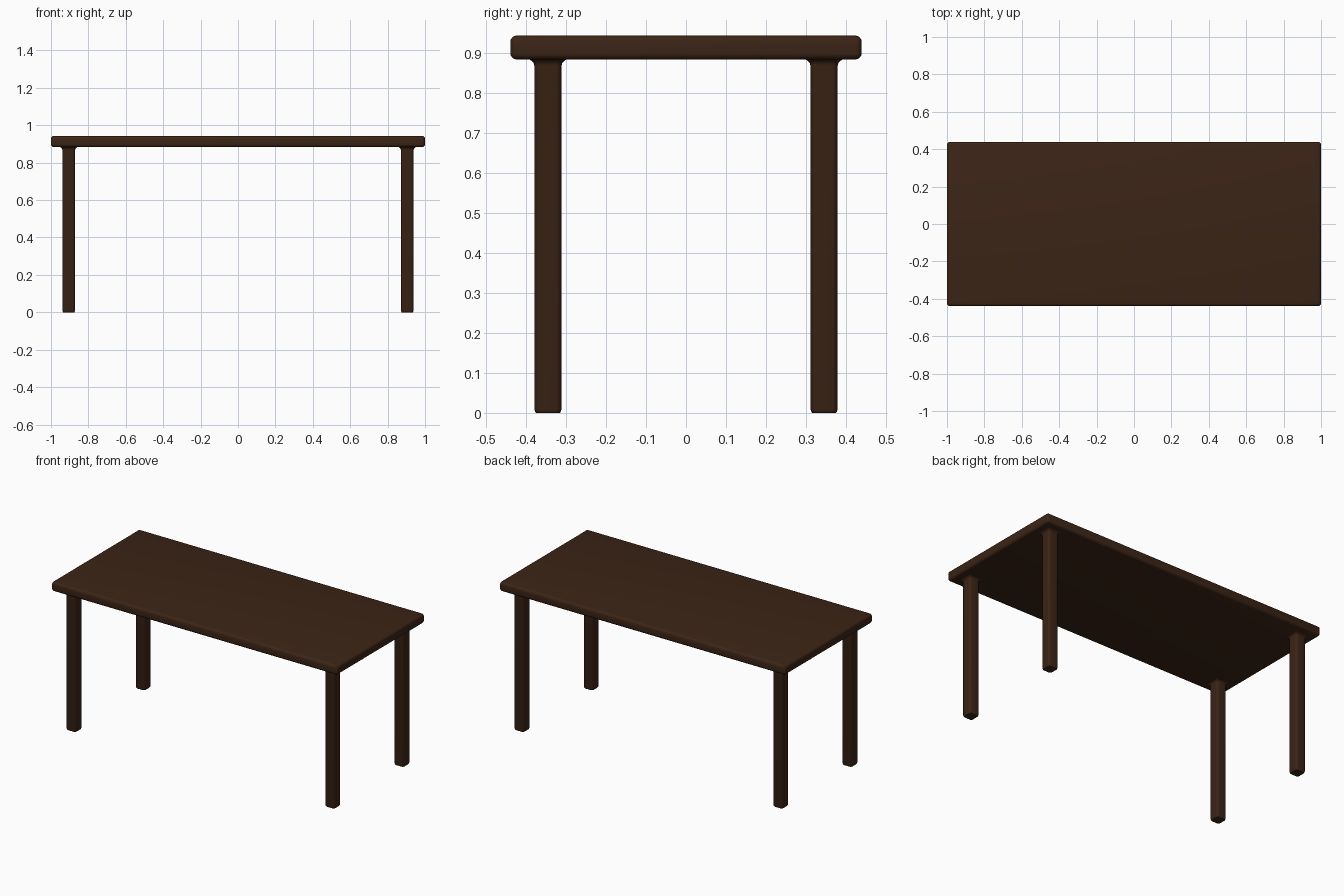
import bpy, bmesh, math

if "Cube" in bpy.data.objects:
    bpy.data.objects.remove(bpy.data.objects["Cube"])

wood = bpy.data.materials.new("dark_wood")
wood.diffuse_color = (0.045, 0.018, 0.008, 1)
wood.use_nodes = True
wood.node_tree.nodes["Principled BSDF"].inputs["Base Color"].default_value = wood.diffuse_color


def finish(name, bm):
    bmesh.ops.recalc_face_normals(bm, faces=bm.faces)
    mesh = bpy.data.meshes.new(name)
    bm.to_mesh(mesh)
    bm.free()
    obj = bpy.data.objects.new(name, mesh)
    bpy.context.collection.objects.link(obj)
    mesh.materials.append(wood)
    bpy.ops.object.select_all(action='DESELECT')
    obj.select_set(True)
    bpy.context.view_layer.objects.active = obj
    bpy.ops.object.shade_smooth_by_angle(angle=math.radians(35))
    return obj


def rounded_square(half, radius, steps=4):
    pts = []
    for k in range(4):
        mid = math.radians(45 + 90 * k)
        cx = math.copysign(half - radius, math.cos(mid))
        cy = math.copysign(half - radius, math.sin(mid))
        for i in range(steps + 1):
            a = math.radians(90 * k + 90 * i / steps)
            pts.append((cx + radius * math.cos(a), cy + radius * math.sin(a)))
    return pts


# Table top with rounded edges
TOP_Z, UNDER_Z = 0.943, 0.883
bm = bmesh.new()
bmesh.ops.create_cube(bm, size=1)
for v in bm.verts:
    v.co = (v.co.x * 2.0, v.co.y * 0.878, v.co.z * (TOP_Z - UNDER_Z) + (TOP_Z + UNDER_Z) / 2)
bmesh.ops.bevel(bm, geom=bm.edges[:], offset=0.016, segments=4, profile=0.5, affect='EDGES')
finish("table_top", bm)

# Legs: rounded square section, eased foot, small flare into the top
LEG_LEVELS = [(0.0, 0.030), (0.003, 0.032), (0.009, 0.034), (0.868, 0.034),
              (0.875, 0.036), (0.880, 0.041), (UNDER_Z + 0.001, 0.048)]


def add_leg(name, x, y):
    bm = bmesh.new()
    rings = [[bm.verts.new((x + px, y + py, z)) for px, py in rounded_square(half, 0.013)]
             for z, half in LEG_LEVELS]
    n = len(rings[0])
    for low, high in zip(rings, rings[1:]):
        for i in range(n):
            j = (i + 1) % n
            bm.faces.new((low[i], low[j], high[j], high[i]))
    bm.faces.new(rings[0][::-1])
    bm.faces.new(rings[-1])
    finish(name, bm)


for y_name, sy in (("front", -1), ("back", 1)):
    for x_name, sx in (("left", -1), ("right", 1)):
        add_leg(f"{y_name}_{x_name}_leg", sx * 0.905, sy * 0.345)
